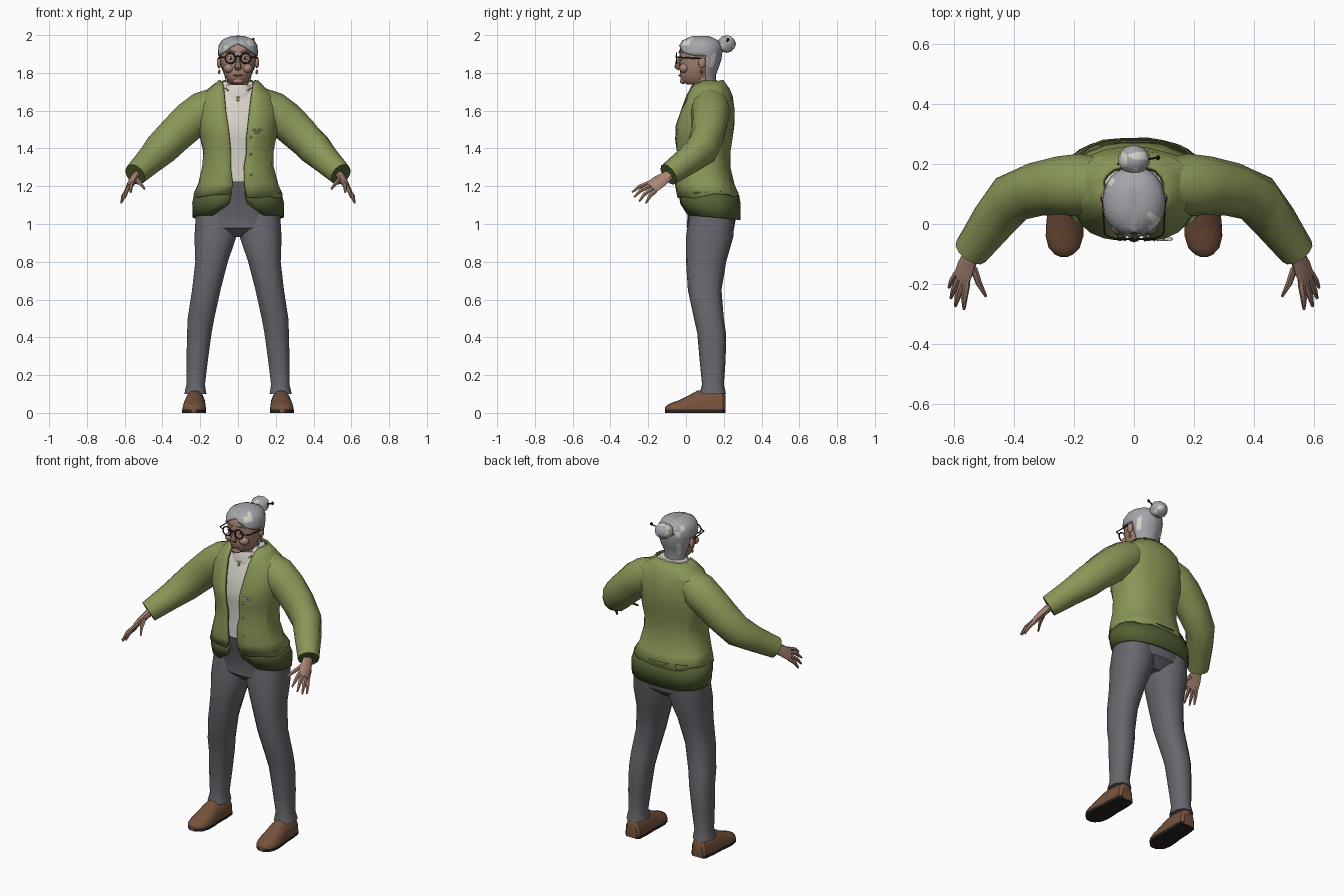
import bpy, bmesh, math, random
from mathutils import Vector

random.seed(4)
if "Cube" in bpy.data.objects:
    bpy.data.objects.remove(bpy.data.objects["Cube"])


def material(name, *rgb):
    m = bpy.data.materials.new(name)
    m.use_nodes = True
    m.diffuse_color = (*rgb, 1)
    m.node_tree.nodes["Principled BSDF"].inputs["Base Color"].default_value = (*rgb, 1)
    return m


GREEN = material("olive knit", .25, .31, .095)
DARK = material("dark olive", .085, .12, .035)
GREY = material("grey trousers", .135, .135, .155)
SKIN = material("skin", .40, .235, .175)
HAIR = material("silver hair", .37, .38, .40)
PALE = material("off white", .68, .65, .58)
BROWN = material("brown leather", .18, .085, .045)
BLACK = material("black", .02, .018, .016)
GOLD = material("gold", .38, .28, .07)
LIP = material("lips", .25, .10, .08)


def finish(name, bm, mats, angle=35, fix=True):
    if fix:
        bmesh.ops.recalc_face_normals(bm, faces=bm.faces)
    me = bpy.data.meshes.new(name)
    bm.to_mesh(me)
    bm.free()
    for m in mats:
        me.materials.append(m)
    ob = bpy.data.objects.new(name, me)
    bpy.context.collection.objects.link(ob)
    bpy.ops.object.select_all(action='DESELECT')
    ob.select_set(True)
    bpy.context.view_layer.objects.active = ob
    bpy.ops.object.shade_smooth_by_angle(angle=math.radians(angle))
    return ob


def loft(rings, closed=True, cap=True):
    """Skin a list of point rings into a bmesh."""
    bm = bmesh.new()
    rows = [[bm.verts.new(p) for p in r] for r in rings]
    n = len(rows[0])
    for a, b in zip(rows, rows[1:]):
        for i in range(n if closed else n - 1):
            j = (i + 1) % n
            bm.faces.new((a[i], a[j], b[j], b[i]))
    if cap:
        bm.faces.new(rows[0])
        bm.faces.new(rows[-1])
    return bm


def section(z, yf, yb, rx, gap=0, x=0, n=24, inset=0, e=.85):
    """Horizontal body section; a gap leaves it open at the front."""
    rx, ry, cy = rx - inset, (yb - yf) / 2 - inset, (yb + yf) / 2
    a0 = math.asin((gap / rx) ** (1 / e)) if gap else 0
    span = 2 * math.pi - 2 * a0
    pts = []
    for i in range(n):
        a = a0 + span * i / ((n - 1) if gap else n)
        s, c = math.sin(a), math.cos(a)
        pts.append(Vector((x + rx * math.copysign(abs(s) ** e, s),
                           cy - ry * math.copysign(abs(c) ** e, c), z)))
    return pts


def limb(name, path, mats, hint=(0, 0, 1), n=10, side=1):
    """Tube along (point, radius_a, radius_b); radius_a runs along the hint."""
    P = [Vector((p[0][0] * side, *p[0][1:])) for p in path]
    h = Vector((hint[0] * side, *hint[1:]))
    rings = []
    for i, (_, ra, rb) in enumerate(path):
        d = (P[min(i + 1, len(P) - 1)] - P[max(i - 1, 0)]).normalized()
        u = (h - d * h.dot(d)).normalized()
        v = d.cross(u)
        rings.append([P[i] + u * ra * math.cos(t) + v * rb * math.sin(t)
                      for t in (2 * math.pi * k / n for k in range(n))])
    bm = loft(rings)
    bm.faces.ensure_lookup_table()
    bm.faces[-1].material_index = len(mats) - 1
    return finish(name, bm, mats)


def blob(name, loc, scale, mat, sub=2):
    bm = bmesh.new()
    bmesh.ops.create_icosphere(bm, subdivisions=sub, radius=1)
    for v in bm.verts:
        v.co = Vector(loc) + Vector(a * b for a, b in zip(v.co, scale))
    return finish(name, bm, [mat])


# Jacket sections: height, front, back, half width, opening
BODY = [(1.15, -.042, .28, .232, .045), (1.21, -.05, .25, .207, .03),
        (1.3, -.048, .228, .184, .035), (1.38, -.045, .228, .18, .04),
        (1.45, -.052, .24, .193, .045), (1.51, -.054, .25, .203, .052),
        (1.6, -.025, .25, .21, .06), (1.68, .005, .24, .185, .07),
        (1.72, .025, .22, .14, .076), (1.755, .055, .19, .10, .08)]


def jacket_part(name, table, mats):
    bm = loft([section(*r) for r in table], closed=False, cap=False)
    low = table[0][0]
    for v in bm.verts:
        if v.co.z < 1.1:
            v.co.z -= .1 * v.co.y
        elif v.co.z > low + .005:
            v.co += Vector(random.uniform(-.004, .004) for _ in range(3))
        else:
            v.co.z += random.uniform(-.015, .012)
    ob = finish(name, bm, mats, 25)
    mod = ob.modifiers.new("thickness", 'SOLIDIFY')
    mod.thickness, mod.offset = .012, 0
    mod.material_offset_rim = len(mats) - 1
    return ob


jacket_part("jacket_body", BODY, [GREEN, DARK])
jacket_part("jacket_hem", [(1.05, -.002, .282, .237, .13), (1.11, -.025, .284, .238, .05),
                           (1.17, -.038, .268, .222, .035)], [DARK])

# Shirt, collar and neck inside the jacket
finish("shirt", loft([section(*r[:4], inset=.014) for r in BODY[1:]]), [PALE])
finish("turtleneck_collar", loft([section(1.66, .012, .2, .1), section(1.70, .014, .18, .085),
                                  section(1.735, .03, .168, .072)]), [PALE])
finish("neck", loft([section(1.68, .035, .15, .055), section(1.79, .03, .15, .06)]), [SKIN])

# Trousers
finish("trouser_hips", loft([section(.93, .06, .2, .09), section(.98, .005, .255, .19),
                             section(1.05, .008, .268, .225), section(1.15, -.03, .262, .215),
                             section(1.225, -.044, .235, .19)]), [GREY])
LEG = [(1.06, .02, .26, .11, .115), (.93, 0, .25, .113, .12), (.8, 0, .213, .088, .14),
       (.65, .01, .188, .077, .168), (.5, .042, .2, .072, .196), (.42, .06, .212, .066, .205),
       (.28, .072, .21, .058, .216), (.15, .085, .2, .05, .224), (.1, .072, .212, .06, .226)]

SHOE = [(.21, .035, .09), (.195, .05, .115), (.13, .056, .122), (.06, .057, .118), (.01, .062, .09),
        (-.04, .063, .066), (-.08, .052, .052), (-.102, .03, .04), (-.11, .012, .03)]

for s, tag in ((1, "left"), (-1, "right")):
    finish(tag + "_trouser_leg", loft([section(z, f, b, r, x=s * x, n=14)
                                       for z, f, b, r, x in LEG]), [GREY])

    # Shoe with a dark sole
    rings = []
    for y, w, h in SHOE:
        cx = s * (.228 + (.1 - y) * .03)
        arch = [(w * math.cos(t), .018 + (h - .018) * math.sin(t) ** .8)
                for t in (math.pi * k / 8 for k in range(9))]
        rings.append([(cx + a, y, z) for a, z in [(w, 0)] + arch + [(-w, 0)]])
    bm = loft(rings)
    for f in bm.faces:
        f.material_index = int(f.calc_center_median().z < .012)
    finish(tag + "_shoe", bm, [BROWN, BLACK])

    # Sleeve, ending in a dark cuff opening
    limb(tag + "_sleeve", [((.10, .13, 1.645), .085, .09), ((.18, .13, 1.60), .105, .105),
                           ((.25, .128, 1.55), .103, .098), ((.33, .115, 1.475), .098, .09),
                           ((.41, .085, 1.395), .092, .085), ((.47, .01, 1.335), .075, .075),
                           ((.545, -.092, 1.262), .062, .06)], [GREEN, DARK], n=12, side=s)

    # Hand
    across = (-.045, -.06, .055)
    limb(tag + "_palm", [((.50, -.03, 1.305), .03, .028), ((.54, -.092, 1.258), .03, .022),
                         ((.562, -.145, 1.222), .042, .02), ((.578, -.185, 1.193), .042, .014)],
         [SKIN], across, 8, s)
    fingers = {"index": ((.56, -.205, 1.215), (.568, -.285, 1.168)),
               "middle": ((.573, -.198, 1.2), (.597, -.275, 1.142)),
               "ring": ((.585, -.185, 1.183), (.612, -.248, 1.12)),
               "little": ((.592, -.165, 1.172), (.618, -.212, 1.11)),
               "thumb": ((.535, -.15, 1.235), (.495, -.242, 1.185))}
    for key, (a, b) in fingers.items():
        a, b = Vector(a), Vector(b)
        palm = Vector((.556, -.135, 1.228))
        mid = a.lerp(b, .5) + Vector((.003, -.003, .006))
        limb(f"{tag}_{key}_finger", [(a.lerp(palm, .35), .012, .012), (a, .013, .012),
                                     (mid, .011, .011), (b, .005, .005)], [SKIN], across, 6, s)

    # Face details in pairs
    blob(tag + "_ear", (s * .1, .085, 1.855), (.012, .02, .032), SKIN)
    blob(tag + "_earring", (s * .1, .082, 1.805), (.008, .008, .014), GOLD, 1)
    blob(tag + "_eye", (s * .038, -.024, 1.878), (.017, .01, .009), PALE)
    blob(tag + "_pupil", (s * .038, -.032, 1.878), (.007, .004, .007), BLACK, 1)
    limb(tag + "_eyebrow", [((.015, -.037, 1.908), .004, .003), ((.04, -.033, 1.917), .005, .004),
                            ((.065, -.015, 1.908), .003, .003)], [HAIR], n=6, side=s)
    blob(tag + "_cheek", (s * .048, -.01, 1.825), (.03, .026, .026), SKIN)
    bpy.ops.mesh.primitive_torus_add(location=(s * .04, -.05, 1.877), rotation=(math.pi / 2, 0, 0),
                                     major_radius=.027, minor_radius=.004,
                                     major_segments=20, minor_segments=6)
    rim = bpy.context.object
    rim.name = tag + "_glasses_rim"
    rim.data.materials.append(BLACK)
    limb(tag + "_glasses_arm", [((.066, -.05, 1.882), .004, .003), ((.098, -.035, 1.882), .004, .003),
                                ((.106, .09, 1.875), .004, .003)], [BLACK], n=6, side=s)

# Head
HEAD = [(1.738, .01, .10, .035), (1.755, -.024, .13, .053), (1.79, -.032, .15, .072),
        (1.83, -.034, .165, .087), (1.87, -.034, .178, .094), (1.91, -.035, .184, .097),
        (1.945, -.03, .182, .094), (1.972, -.012, .165, .078), (1.987, .02, .135, .05)]
finish("head", loft([section(*r, e=.95) for r in HEAD]), [SKIN], 50)
limb("nose", [((0, -.028, 1.885), .008, .009), ((0, -.045, 1.855), .012, .012),
              ((0, -.048, 1.833), .014, .019), ((0, -.034, 1.82), .01, .016)],
     [SKIN], (0, -1, 0), 8)
blob("mouth", (0, -.031, 1.787), (.027, .009, .006), LIP)
blob("chin", (0, -.015, 1.757), (.03, .018, .016), SKIN)
limb("glasses_bridge", [((-.014, -.051, 1.884), .004, .004), ((0, -.053, 1.888), .004, .004),
                        ((.014, -.051, 1.884), .004, .004)], [BLACK], n=6)


# Hair shell, trimmed along an arched hairline and past the ears
def hairline(p):
    return p.y > .105 or p.z > 1.962 - .7 * abs(p.x)


bm = loft([section(*r, inset=-.009, e=.95) for r in
           [(1.752, .02, .148, .058)] + HEAD[2:] + [(1.996, .05, .11, .022)]])
for co, no in (((0, .105, 0), (0, 1, 0)), ((0, 0, 1.962), (.7, 0, 1)), ((0, 0, 1.962), (-.7, 0, 1)),
               ((0, 0, 0), (1, 0, 0))):
    bmesh.ops.bisect_plane(bm, geom=bm.verts[:] + bm.edges[:] + bm.faces[:],
                           plane_co=co, plane_no=no)
gone = [f for f in bm.faces if not hairline(f.calc_center_median())]
bmesh.ops.delete(bm, geom=gone, context='FACES')
for f in bm.faces:
    c = f.calc_center_median()
    streak = abs(c.x) > .045 and (c.y > .13 and c.z > 1.78 or c.y < .03)
    f.material_index = int(streak and random.random() < .3)
for v in bm.verts:
    if abs(v.co.x) < .001 and v.co.z > 1.95:
        v.co.z -= .003
hair = finish("hair", bm, [HAIR, PALE], 40)
mod = hair.modifiers.new("thickness", 'SOLIDIFY')
mod.thickness, mod.offset = .008, -1

# Bun with pale strands and a hair pin
bm = bmesh.new()
bmesh.ops.create_icosphere(bm, subdivisions=2, radius=1)
for v in bm.verts:
    v.co = Vector((v.co.x * .054, .215 + v.co.y * .05, 1.953 + v.co.z * .047))
for f in bm.faces:
    f.material_index = int(random.random() < .35)
finish("hair_bun", bm, [HAIR, PALE])
limb("hair_pin", [((-.055, .2, 1.935), .004, .004), ((.08, .222, 1.975), .004, .004)], [BLACK], n=6)
blob("hair_pin_bead", (.08, .222, 1.976), (.009, .009, .011), BLACK, 1)

# Necklace, brooch and buttons
limb("necklace", [((x, .012 + abs(x) * .35, 1.668 + abs(x) * .75), .003, .003)
                  for x in (-.07, -.035, 0, .035, .07)], [GOLD], n=6)
blob("pendant", (0, .006, 1.66), (.009, .006, .013), GOLD, 1)
for i, (dx, dz) in enumerate(((-.015, .008), (.015, .008), (0, -.006))):
    blob(f"brooch_leaf_{i + 1}", (.1 + dx, -.05, 1.49 + dz), (.018, .008, .006), PALE, 1)
for i, z in enumerate((1.55, 1.46, 1.37, 1.26)):
    blob(f"button_{i + 1}", (.068, -.05 + max(0, z - 1.5) * .3, z), (.007, .009, .007), PALE, 1)
